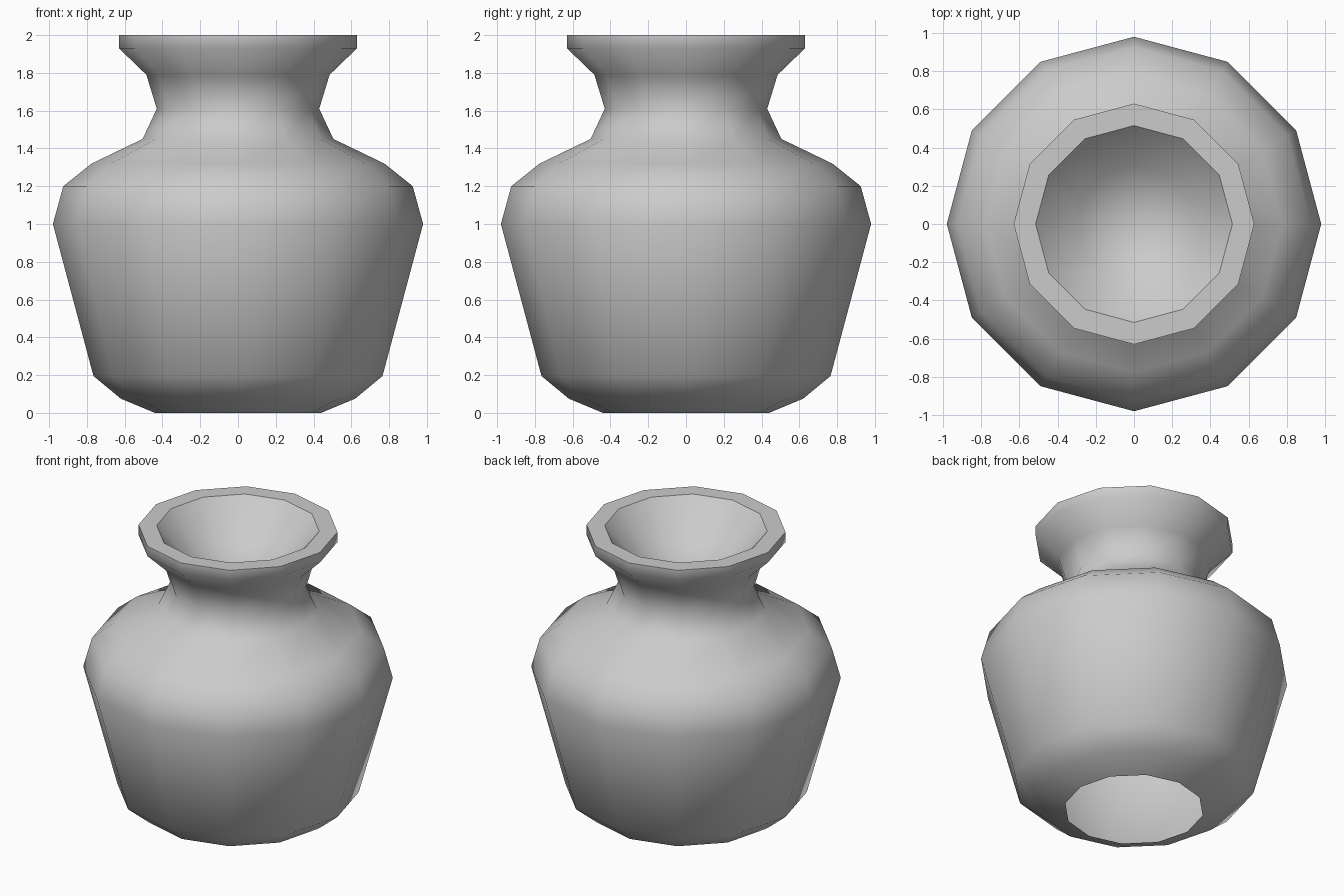
import bpy, bmesh, math

if "Cube" in bpy.data.objects:
    bpy.data.objects.remove(bpy.data.objects["Cube"])

SIDES = 12

# Profile (radius, height): open base, body, shoulder, neck, lip, then the sunken mouth
PROFILE = [(0.44, 0.0), (0.62, 0.075), (0.765, 0.195), (0.98, 1.0),
           (0.925, 1.2), (0.775, 1.32), (0.505, 1.45), (0.43, 1.61),
           (0.485, 1.79), (0.63, 1.93), (0.63, 2.0),
           (0.515, 2.0), (0.30, 1.77)]
MOUTH_BOTTOM = 1.65
RIM_LOOPS = (10, 11)   # hard edges of the flat rim

bm = bmesh.new()


def ring(radius, z):
    return [bm.verts.new((radius * math.cos(a), radius * math.sin(a), z))
            for a in (2 * math.pi * i / SIDES for i in range(SIDES))]


# Walls, revolved in twelve sides
rings = [ring(r, z) for r, z in PROFILE]
for low, high in zip(rings, rings[1:]):
    for i in range(SIDES):
        j = (i + 1) % SIDES
        bm.faces.new((low[i], low[j], high[j], high[i]))

# Bottom of the mouth hollow
tip = bm.verts.new((0, 0, MOUTH_BOTTOM))
for i in range(SIDES):
    bm.faces.new((rings[-1][i], rings[-1][(i + 1) % SIDES], tip))

# Smooth shading with a crisp rim
for f in bm.faces:
    f.smooth = True
for k in RIM_LOOPS:
    for i in range(SIDES):
        bm.edges.get((rings[k][i], rings[k][(i + 1) % SIDES])).smooth = False

mesh = bpy.data.meshes.new("vase")
bm.to_mesh(mesh)
bm.free()
bpy.context.collection.objects.link(bpy.data.objects.new("vase", mesh))
